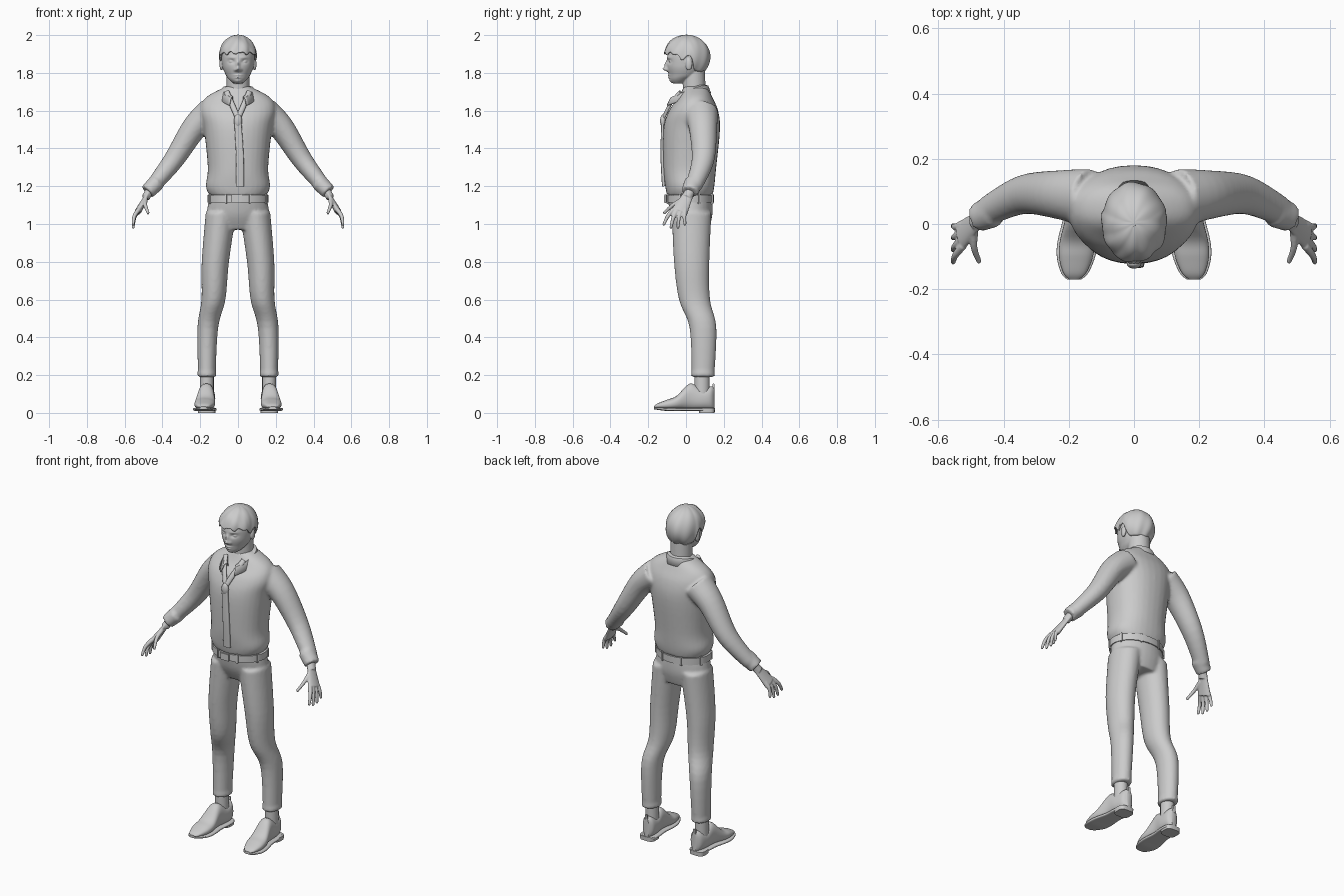
import bpy, bmesh
from math import sin, cos, pi, exp, atan2, copysign
from mathutils import Vector

cube = bpy.data.objects.get("Cube")
if cube:
    bpy.data.objects.remove(cube, do_unlink=True)

clay = bpy.data.materials.new("plain grey")
clay.use_nodes = True
clay.diffuse_color = (0.6, 0.6, 0.6, 1)
clay.node_tree.nodes["Principled BSDF"].inputs["Base Color"].default_value = clay.diffuse_color

UPWARD = Vector((0, 0, 1))
BACKWARD = Vector((0, 1, 0))


def finish(bm, name, mirror=False, voxel=0, relax=0, thickness=0):
    """Turn a bmesh into a smooth object with the usual modifiers."""
    bmesh.ops.recalc_face_normals(bm, faces=bm.faces)
    mesh = bpy.data.meshes.new(name)
    bm.to_mesh(mesh)
    bm.free()
    mesh.materials.append(clay)
    obj = bpy.data.objects.new(name, mesh)
    bpy.context.collection.objects.link(obj)
    bpy.ops.object.select_all(action='DESELECT')
    obj.select_set(True)
    bpy.context.view_layer.objects.active = obj
    bpy.ops.object.shade_smooth_by_angle(angle=0.7)
    if mirror:
        obj.modifiers.new("mirror", 'MIRROR')
    if thickness:
        solidify = obj.modifiers.new("thickness", 'SOLIDIFY')
        solidify.thickness = thickness
        solidify.offset = 0
    if voxel:
        fuse = obj.modifiers.new("fuse", 'REMESH')
        fuse.mode = 'VOXEL'
        fuse.voxel_size = voxel
        fuse.use_smooth_shade = True
    if relax:
        obj.modifiers.new("relax", 'SMOOTH').iterations = relax


def spline(rows, steps):
    """Catmull-Rom interpolation through rows of numbers."""
    rows = [Vector(r) for r in rows]
    rows = [rows[0]] + rows + [rows[-1]]
    out = []
    for a, b, c, d in zip(rows, rows[1:], rows[2:], rows[3:]):
        for k in range(steps):
            t = k / steps
            out.append(b + (c - a) * (t / 2) + (a * 2 - b * 5 + c * 4 - d) * (t * t / 2)
                       + (b * 3 - a - c * 3 + d) * (t ** 3 / 2))
    return out + [rows[-1]]


def skin(bm, rings, closed=True):
    """Skin a list of vertex rings with quads."""
    count = len(rings[0])
    for low, high in zip(rings, rings[1:]):
        for i in range(count if closed else count - 1):
            j = (i + 1) % count
            bm.faces.new((low[i], low[j], high[j], high[i]))


def loft(bm, rows, axis=None, sides=32, steps=5, power=1, flip=1):
    """Loft rings (x, y, z, depth, width) along the path, or square to a fixed axis."""
    path = spline(rows, steps)
    rings = []
    for i, p in enumerate(path):
        ahead, behind = path[min(i + 1, len(path) - 1)], path[max(i - 1, 0)]
        t = axis or (Vector(ahead[:3]) - Vector(behind[:3])).normalized()
        ref = UPWARD if axis == BACKWARD else BACKWARD
        u = (ref - t * ref.dot(t)).normalized()
        v = t.cross(u)
        ring = []
        for k in range(sides):
            angle = 2 * pi * k / sides
            c, s = [copysign(abs(n) ** power, n) for n in (cos(angle), sin(angle))]
            q = Vector(p[:3]) + u * (c * p[3]) + v * (s * p[4])
            ring.append(bm.verts.new((q.x * flip, q.y, q.z)))
        rings.append(ring)
    skin(bm, rings)
    bm.faces.new(rings[0])
    bm.faces.new(rings[-1])


def column(bm, rows, **options):
    """Central upright form from rows of (z, y, depth, width)."""
    loft(bm, [(0, y, z, depth, width) for z, y, depth, width in rows], axis=UPWARD, **options)


def tube(bm, points, start, end, flat=1, **options):
    """Tapering tube; flat is its width over its depth."""
    rows = []
    for i, point in enumerate(points):
        radius = start + (end - start) * i / (len(points) - 1)
        rows.append((*point, radius, radius * flat))
    loft(bm, rows, **options)


def ball(bm, centre, size):
    made = bmesh.ops.create_uvsphere(bm, u_segments=20, v_segments=12, radius=1)["verts"]
    bmesh.ops.scale(bm, vec=size, verts=made)
    bmesh.ops.translate(bm, vec=centre, verts=made)


def block(name, centre, size, turn=0, mirror=False):
    bm = bmesh.new()
    bmesh.ops.create_cube(bm, size=1)
    bmesh.ops.scale(bm, vec=size, verts=bm.verts)
    bmesh.ops.bevel(bm, geom=bm.edges[:], offset=min(size) / 4, segments=2, affect='EDGES')
    for v in bm.verts:
        x, y, z = v.co
        v.co = Vector(centre) + Vector((x * cos(turn) - y * sin(turn), x * sin(turn) + y * cos(turn), z))
    finish(bm, name, mirror)


# Sweater: torso, sleeves and cuffs fused into one skin
bm = bmesh.new()
column(bm, [(1.15, .02, .12, .15), (1.2, .02, .13, .17), (1.3, .02, .14, .16), (1.5, .03, .15, .18),
            (1.6, .04, .13, .2), (1.67, .05, .09, .17), (1.73, .05, .06, .06)], power=.9)
for side in (1, -1):
    tube(bm, [(.14, .08, 1.59), (.23, .09, 1.51), (.34, .09, 1.34), (.45, .04, 1.2)], .09, .045, flat=.9, flip=side)
    tube(bm, [(.43, .04, 1.22), (.48, .02, 1.17)], .05, .045, flat=.9, flip=side)
finish(bm, "sweater", voxel=.009, relax=4)

# Trousers: hips, legs and turned hems
bm = bmesh.new()
column(bm, [(1.15, .02, .12, .15), (1.05, .03, .11, .165), (.97, .04, .08, .14)])
for side in (1, -1):
    tube(bm, [(.09, .03, 1.06), (.12, .03, .8), (.13, .045, .6), (.16, .09, .45), (.165, .09, .19)],
         .105, .06, flat=.77, axis=UPWARD, flip=side)
    tube(bm, [(.165, .09, .22), (.165, .09, .19)], .062, .064, flat=.8, axis=UPWARD, flip=side)
finish(bm, "trousers", voxel=.009, relax=4)

# Belt with loops and buckle
belt_depth, belt_width, belt_z = .127, .162, 1.133
bm = bmesh.new()
column(bm, [(belt_z + rise, .02, belt_depth, belt_width) for rise in (-.02, .02)], sides=64, steps=1)
finish(bm, "belt")
for k in range(8):
    a = 2 * pi * (k + .5) / 8
    x, y = belt_width * cos(a), belt_depth * sin(a)
    block("belt_loop", (x, y + .02, belt_z), (.014, .012, .055),
          turn=atan2(y / belt_depth ** 2, x / belt_width ** 2) - pi / 2)
block("belt_buckle", (-.01, -.11, belt_z), (.055, .014, .045))

# Collar: a folded band round the neck, dropping towards the front
bm = bmesh.new()
rings = []
for k in range(25):
    a = .85 * pi * k / 24
    drop = ((1 - cos(a)) / 2) ** 2
    ring = []
    for width, depth, z in ((.06, .06, 1.69), (.065, .07, 1.735), (.08, .085, 1.73), (.1, .1, 1.69)):
        ring.append(bm.verts.new((width * sin(a), .03 + depth * cos(a) * (1 + drop / 2), z - .07 * drop)))
    rings.append(ring)
skin(bm, rings, closed=False)
finish(bm, "collar", mirror=True, thickness=.008)

# Neck tie: two bands, knot and hanging tail
bm = bmesh.new()
tube(bm, [(.06, -.03, 1.7), (.035, -.08, 1.64), (0, -.12, 1.56)], .009, .009, flat=1.6, sides=16)
finish(bm, "tie_band", mirror=True)
bm = bmesh.new()
ball(bm, (0, -.122, 1.545), (.022, .015, .035))
finish(bm, "tie_knot")
bm = bmesh.new()
tube(bm, [(0, -.124, 1.53), (.01, -.126, 1.35), (.01, -.118, 1.2)], .008, .009, flat=2.4, sides=20, power=.5)
finish(bm, "tie_tail")

# Head: lofted skull and neck with a sculpted face
bm = bmesh.new()
column(bm, [(1.745, -.04, .03, .025), (1.765, -.03, .055, .047), (1.79, -.01, .08, .065), (1.84, 0, .1, .083),
            (1.92, .01, .1, .085), (1.98, .01, .05, .04)], sides=96, steps=12)
sculpt = {"nose_tip": (0, 1.82, .012, .011, -.026), "nose_bridge": (0, 1.845, .009, .018, -.014),
          "nostril": (.015, 1.815, .007, .007, -.008), "eye_socket": (.034, 1.86, .017, .009, .011),
          "brow": (.034, 1.882, .022, .006, -.005), "upper_lip": (0, 1.787, .021, .004, -.008),
          "lower_lip": (0, 1.775, .017, .004, -.008), "chin": (0, 1.756, .02, .01, -.007)}
for v in bm.verts:
    if v.co.y < -.02:
        x, z = abs(v.co.x), v.co.z
        for at_x, at_z, wide, tall, push in sculpt.values():
            v.co.y += push * exp(-((x - at_x) / wide) ** 2 - ((z - at_z) / tall) ** 2)
tube(bm, [(0, .045, 1.66), (0, .04, 1.83)], .06, .06, axis=UPWARD)
for side in (1, -1):
    ball(bm, (side * .034, -.076, 1.86), (.015, .013, .009))
    ball(bm, (side * .088, .015, 1.845), (.01, .018, .032))
finish(bm, "head", voxel=.0035, relax=2)

# Hair: cap with clumped strands, sideburns, nape and an uneven fringe
hair_height, hair_z = .113, 1.885
bm = bmesh.new()
rings = []
for row in range(25):
    t = (row + .02) / 24
    ring = []
    for k in range(120):
        a = 2 * pi * k / 120
        front = (1 + cos(a)) / 2
        tips = abs(sin(a * 5.5 + .6)) + abs(sin(a * 8 + 2)) / 2
        nape = 1 / (1 + exp((front - .36) * 40))
        sideburn = exp(-((front - .6) / .08) ** 2)
        edge = .007 + .014 * tips * front - .09 * nape - .035 * sideburn
        steep = t * (pi / 2 - edge / hair_height)
        lump = 1 + .022 * t * sin(a * 9 + t * 5) + .014 * t * sin(a * 4 - t * 9)
        out = sin(steep) * lump
        ring.append(bm.verts.new((sin(a) * .097 * out, .004 - cos(a) * .12 * out,
                                  hair_z + hair_height * cos(steep) * lump)))
    rings.append(ring)
skin(bm, rings)
bm.faces.new(rings[0])
finish(bm, "hair", thickness=.008)

# Hands: wrist, palm, four fingers and a thumb
bm = bmesh.new()
wrist, knuckles = Vector((.46, .03, 1.19)), Vector((.53, -.035, 1.065))
tube(bm, [wrist, wrist.lerp(knuckles, .4)], .026, .026, flat=.85)
tube(bm, [wrist.lerp(knuckles, .15), wrist.lerp(knuckles, .6), knuckles], .026, .045, flat=.4)
fingers = [(Vector((.49, -.02, 1.13)), Vector((.476, -.114, 1.06)))]
for k in range(4):
    root = knuckles + Vector((-.005, .021 * (k - 1.5), .012))
    droop = sin(pi * (k + .5) / 4)
    fingers.append((root, root + Vector((.03, -.05 + .016 * k, -.065 - .03 * droop))))
for root, tip in fingers:
    bend = (root + tip) / 2 + Vector((.008, -.004, .004))
    tube(bm, [root, bend, tip], .013, .008, sides=16)
    ball(bm, tip, (.008, .008, .01))
finish(bm, "hand", mirror=True, voxel=.004, relax=3)

# Ankles
bm = bmesh.new()
tube(bm, [(.165, .085, .07), (.165, .085, .23)], .04, .04, flat=.92, axis=UPWARD)
finish(bm, "ankle", mirror=True)

# Shoes: upper and sole share one outline of (y, top, width), toe to heel
outline = [(-.17, .035, .015), (-.15, .05, .035), (-.1, .07, .052), (-.05, .09, .053), (.02, .155, .042),
           (.08, .13, .043), (.13, .14, .036), (.15, .135, .015)]


def shoe_part(name, bottom, top_limit, margin, power):
    bm = bmesh.new()
    rows = []
    for y, top, width in outline:
        low = bottom + max(-y - .1, 0) / 8
        top = min(top, top_limit)
        rows.append((.17 - .08 * y, y, (top + low) / 2, (top - low) / 2, width + margin))
    loft(bm, rows, axis=BACKWARD, power=power)
    finish(bm, name, mirror=True)


shoe_part("shoe_upper", .018, 1, 0, .85)
shoe_part("shoe_sole", .01, .028, .007, .5)
bm = bmesh.new()
tube(bm, [(.165, .11, 0), (.165, .11, .025)], .042, .043, flat=1.1, axis=UPWARD, steps=1, power=.6)
finish(bm, "shoe_heel", mirror=True)
block("shoe_pull_tab", (.16, .146, .13), (.018, .01, .05), mirror=True)
